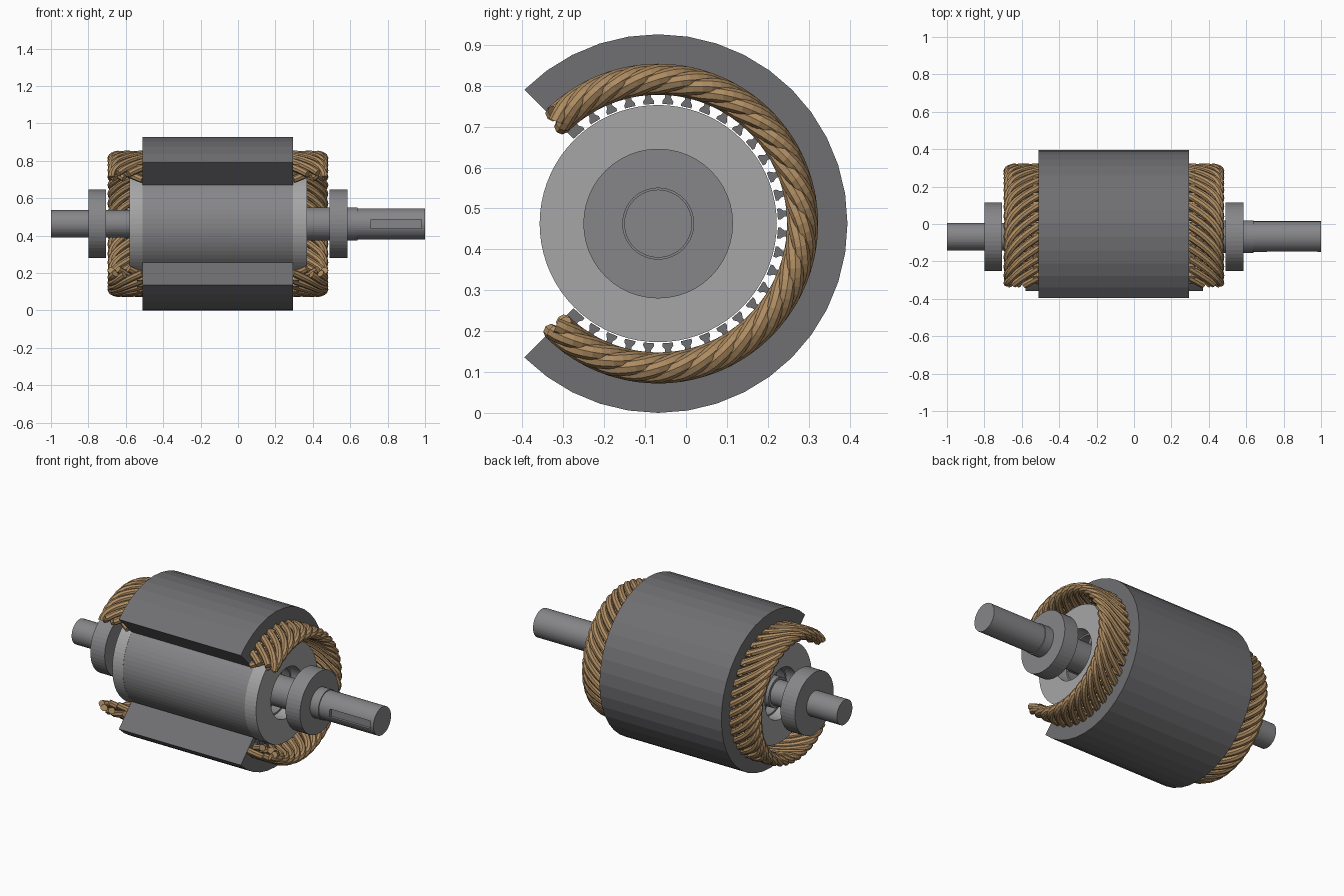
import bpy, bmesh, math
from mathutils import Vector

if "Cube" in bpy.data.objects:
    bpy.data.objects.remove(bpy.data.objects["Cube"])

CY, CZ = -0.068, 0.463          # motor axis, running along x
SLOT = math.radians(9)          # 40 slots per full turn
CUT = math.radians(135)         # stator is open beyond +-135 degrees


def material(name, rgb):
    m = bpy.data.materials.new(name)
    m.diffuse_color = (*rgb, 1)
    m.use_nodes = True
    m.node_tree.nodes["Principled BSDF"].inputs["Base Color"].default_value = m.diffuse_color
    return m


steel = material("dark_steel", (0.16, 0.16, 0.17))
core_grey = material("core_grey", (0.24, 0.24, 0.25))
light_grey = material("light_grey", (0.38, 0.38, 0.38))
copper = material("copper", (0.42, 0.26, 0.12))


def polar(x, r, a):
    return Vector((x, CY + r * math.cos(a), CZ + r * math.sin(a)))


def finish(name, bm, mat=None):
    bmesh.ops.recalc_face_normals(bm, faces=bm.faces)
    me = bpy.data.meshes.new(name)
    bm.to_mesh(me)
    bm.free()
    ob = bpy.data.objects.new(name, me)
    bpy.context.collection.objects.link(ob)
    if mat:
        me.materials.append(mat)
    return ob


def bridge(bm, a, b):
    n = len(a)
    for i in range(n):
        j = (i + 1) % n
        bm.faces.new((a[i], a[j], b[j], b[i]))


def revolve(name, profile, n, mat=None, closed=False):
    """Turn (x, radius) points about the axis; open profiles get end caps."""
    bm = bmesh.new()
    rings = [[bm.verts.new(polar(x, r, math.tau * i / n)) for i in range(n)]
             for x, r in profile]
    for a, b in zip(rings, rings[1:]):
        bridge(bm, a, b)
    if closed:
        bridge(bm, rings[-1], rings[0])
    else:
        bm.faces.new(rings[0])
        bm.faces.new(rings[-1])
    return finish(name, bm, mat)


def box(bm, lo, hi, angle=0):
    """Box in (x, radial, tangential) space turned to the given angle."""
    vs = []
    for x in (lo[0], hi[0]):
        vs.append([bm.verts.new(polar(x, math.hypot(r, t), angle + math.atan2(t, r)))
                   for r, t in ((lo[1], lo[2]), (hi[1], lo[2]), (hi[1], hi[2]), (lo[1], hi[2]))])
    bridge(bm, *vs)
    bm.faces.new(vs[0])
    bm.faces.new(vs[1])


# Stator core: slotted 270 degree section, extruded along x
outline = [(0.463, k * SLOT) for k in range(15, -16, -1)]
outline[0], outline[-1] = (0.463, CUT), (0.463, -CUT)
outline.append((0.293, -CUT))
for k in range(-14, 15):
    half = [(0.293, 0.010), (0.300, 0.010), (0.309, 0.017), (0.385, 0.019)]
    outline += [(r, k * SLOT - w / r) for r, w in half]
    outline += [(r, k * SLOT + w / r) for r, w in reversed(half)]
outline.append((0.293, CUT))
bm = bmesh.new()
ends = [[bm.verts.new(polar(x, r, a)) for r, a in outline] for x in (-0.51, 0.295)]
bridge(bm, *ends)
for e in ends:
    bm.faces.new(e)
finish("stator_core", bm, steel)

# Slot conductors
bm = bmesh.new()
for k in range(-14, 15):
    box(bm, (-0.54, 0.318, -0.016), (0.325, 0.382, 0.016), k * SLOT)
finish("slot_conductors", bm, copper)


# End windings: skewed hairpin strands from the inner to the outer layer
def end_winding(name, x0, side):
    bm = bmesh.new()
    span, steps, sides = 6 * SLOT, 20, 8

    def point(k, t):
        s = 2 * t - 1
        u = min(max((t - 0.3) / 0.4, 0), 1)
        return (x0 + side * 0.168 * (1 - abs(s) ** 1.7),
                0.334 + 0.038 * u * u * (3 - 2 * u), k * SLOT - span * t)

    for k in range(-15, 22):
        ts = [i / steps for i in range(steps + 1)]
        ts = [t for t in ts if abs(point(k, t)[2]) <= CUT + 0.01]
        if len(ts) < 2:
            continue
        rings = []
        for t in ts:
            x, r, a = point(k, t)
            tan = (polar(*point(k, t + 0.01)) - polar(*point(k, t - 0.01))).normalized()
            radial = Vector((0, math.cos(a), math.sin(a)))
            across = tan.cross(radial).normalized()
            up = across.cross(tan)
            c = polar(x, r, a)
            rings.append([bm.verts.new(c + across * 0.020 * math.cos(q) + up * 0.019 * math.sin(q))
                          for q in (math.tau * i / sides for i in range(sides))])
        for a, b in zip(rings, rings[1:]):
            bridge(bm, a, b)
        bm.faces.new(rings[0])
        bm.faces.new(rings[-1])
    finish(name, bm, copper)


end_winding("end_winding_left", -0.51, -1)
end_winding("end_winding_right", 0.295, 1)

# Rotor: laminated core and two end rings with an open bore
revolve("rotor_core", [(-0.51, 0.14), (-0.51, 0.289), (0.295, 0.289), (0.295, 0.14)],
        72, core_grey, True)
for name, a, b in (("left", -0.58, -0.51), ("right", 0.295, 0.37)):
    revolve("rotor_end_ring_" + name, [(a, 0.15), (a, 0.29), (b, 0.29), (b, 0.15)],
            72, light_grey, True)

# Spokes joining rotor core to shaft
bm = bmesh.new()
for i in range(6):
    box(bm, (-0.51, 0.06, -0.012), (0.295, 0.15, 0.012), math.tau * i / 6)
finish("rotor_spokes", bm, core_grey)

# Stepped shaft with a keyway facing the front
shaft = revolve("shaft", [(-1, 0.073), (-0.56, 0.073), (-0.56, 0.088), (0.64, 0.088),
                          (0.64, 0.083), (1, 0.083)], 48, core_grey)
bm = bmesh.new()
box(bm, (0.71, 0.064, -0.024), (0.98, 0.12, 0.024), math.pi)
cutter = finish("keyway_cutter", bm)
cutter.hide_render = True
cutter.hide_viewport = True
mod = shaft.modifiers.new("keyway", "BOOLEAN")
mod.operation, mod.object, mod.solver = "DIFFERENCE", cutter, "EXACT"

# Bearings
for name, a, b in (("left", -0.80, -0.705), ("right", 0.49, 0.585)):
    revolve("bearing_" + name, [(a, 0.07), (a, 0.183), (b, 0.183), (b, 0.07)],
            48, core_grey, True)
